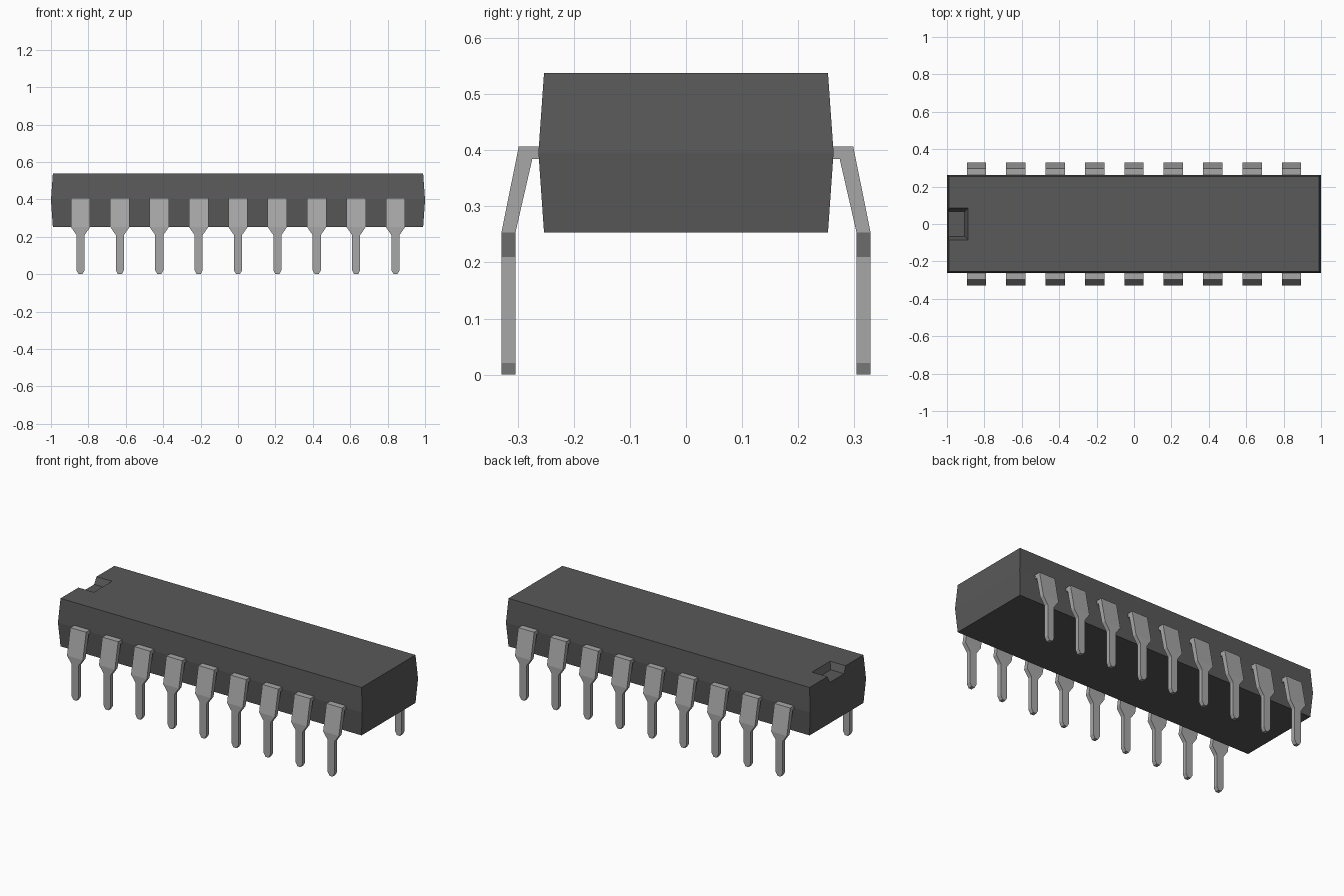
import bpy, bmesh, math

cube = bpy.data.objects.get("Cube")
if cube:
    bpy.data.objects.remove(cube, do_unlink=True)


def material(name, value):
    m = bpy.data.materials.new(name)
    m.use_nodes = True
    col = (value, value, value, 1)
    m.diffuse_color = col
    bsdf = next(n for n in m.node_tree.nodes if n.type == 'BSDF_PRINCIPLED')
    bsdf.inputs["Base Color"].default_value = col
    return m


def loft(name, rings, mat):
    """Skin a list of four-point rings and cap both ends."""
    bm = bmesh.new()
    loops = [[bm.verts.new(p) for p in ring] for ring in rings]
    for a, b in zip(loops, loops[1:]):
        for i in range(4):
            j = (i + 1) % 4
            bm.faces.new((a[i], a[j], b[j], b[i]))
    bm.faces.new(loops[0])
    bm.faces.new(loops[-1])
    bmesh.ops.recalc_face_normals(bm, faces=bm.faces)
    mesh = bpy.data.meshes.new(name)
    bm.to_mesh(mesh)
    bm.free()
    mesh.materials.append(mat)
    return mesh


def add(name, mesh):
    ob = bpy.data.objects.new(name, mesh)
    bpy.context.collection.objects.link(ob)
    return ob


def rect(x0, x1, y, z):
    return [(x0, -y, z), (x1, -y, z), (x1, y, z), (x0, y, z)]


plastic = material("dark grey plastic", 0.1)
metal = material("grey metal", 0.39)

# Body: block with a bulging middle seam
body = add("chip_body", loft("chip_body", [
    rect(-0.99, 0.99, 0.253, 0.253),
    rect(-1.0, 1.0, 0.263, 0.396),
    rect(-0.99, 0.99, 0.253, 0.538)], plastic))

# Orientation notch: tapered pocket open at the -x end
cutter = add("notch_cutter", loft("notch_cutter", [
    rect(-1.1, -0.905, 0.067, 0.498),
    rect(-1.1, -0.871, 0.103, 0.578)], plastic))
cutter.hide_render = True
cut = body.modifiers.new("notch", 'BOOLEAN')
cut.operation = 'DIFFERENCE'
cut.solver = 'EXACT'
cut.object = cutter
bpy.context.view_layer.objects.active = body
bpy.ops.object.modifier_apply(modifier=cut.name)
bpy.data.objects.remove(cutter, do_unlink=True)

# Pin: bent strip that narrows to a stem with a chamfered tip
# (outer y, inner y, outer z, inner z, half width)
sections = [
    (0.250, 0.250, 0.407, 0.384, 0.052),
    (0.298, 0.274, 0.407, 0.384, 0.052),
    (0.329, 0.304, 0.253, 0.253, 0.052),
    (0.329, 0.304, 0.210, 0.210, 0.022),
    (0.329, 0.304, 0.021, 0.021, 0.022),
    (0.329, 0.304, 0.000, 0.000, 0.010),
]
pin = loft("pin", [[(-w, -yo, zo), (w, -yo, zo), (w, -yi, zi), (-w, -yi, zi)]
                   for yo, yi, zo, zi, w in sections], metal)

# Nine pins along each long side
for side, turn in (("front", 0), ("back", math.pi)):
    for i in range(9):
        ob = add(f"{side}_pin_{i + 1}", pin)
        ob.location.x = (i - 4) * 0.2105
        ob.rotation_euler.z = turn
